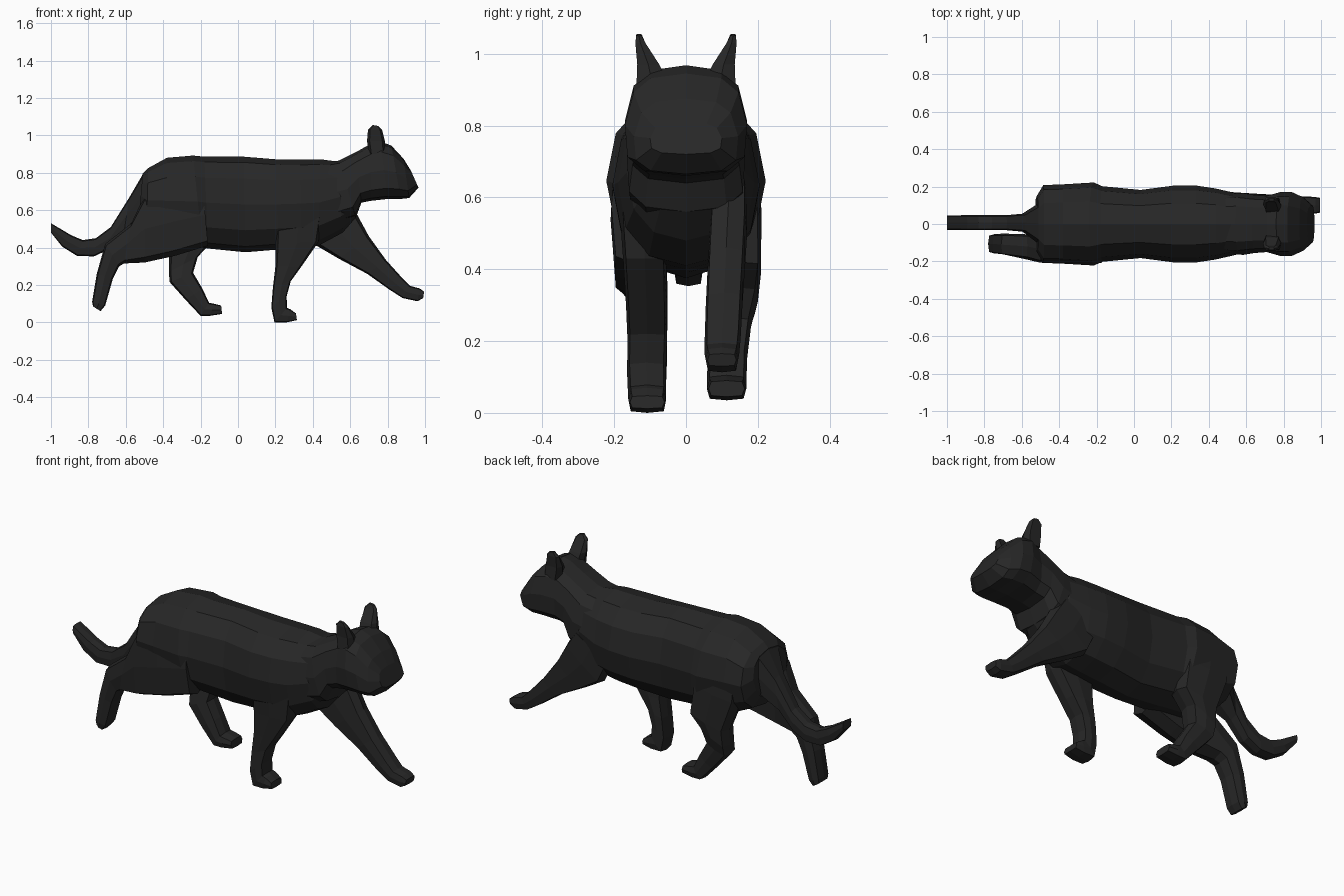
import bpy, bmesh
from math import sin, cos, pi, copysign

coat = bpy.data.materials.new("black_coat")
coat.diffuse_color = (0.02, 0.02, 0.02, 1)


def loft(name, sections, n=8, p=3.0, taper=0.0):
    """Skin rings; each is (x, z) of lower edge, (x, z) of upper edge, centre y, half width."""
    bm = bmesh.new()
    rings = []
    for x1, z1, x2, z2, y, hw in sections:
        ring = []
        for i in range(n):
            a = 2 * pi * i / n
            c, s = (copysign(abs(round(v, 6)) ** (2 / p), v) for v in (cos(a), sin(a)))
            t = (1 + c) / 2
            w = hw * s * (1 - taper * c)
            ring.append(bm.verts.new((x1 + (x2 - x1) * t, y + w, z1 + (z2 - z1) * t)))
        rings.append(ring)
    for a, b in zip(rings, rings[1:]):
        for i in range(n):
            j = (i + 1) % n
            bm.faces.new((a[i], a[j], b[j], b[i]))
    bm.faces.new(rings[0])
    bm.faces.new(rings[-1])
    bmesh.ops.recalc_face_normals(bm, faces=bm.faces)
    me = bpy.data.meshes.new(name)
    bm.to_mesh(me)
    bm.free()
    me.materials.append(coat)
    ob = bpy.data.objects.new(name, me)
    bpy.context.collection.objects.link(ob)
    return ob


# Torso, rump to chest
loft("torso", [
    (-.53, .56, -.51, .795, 0, .15), (-.49, .48, -.48, .825, 0, .208),
    (-.38, .42, -.38, .88, 0, .212), (-.19, .40, -.24, .892, 0, .222),
    (-.16, .395, -.18, .886, 0, .202), (.04, .375, .03, .886, 0, .182),
    (.22, .39, .20, .872, 0, .205), (.34, .40, .33, .870, 0, .205),
    (.43, .41, .44, .872, 0, .190), (.56, .48, .53, .860, 0, .165),
    (.63, .56, .57, .82, 0, .130)], n=12, p=2.25)

# Neck and head
loft("head", [
    (.50, .52, .48, .855, 0, .160), (.63, .56, .54, .865, 0, .165),
    (.66, .64, .63, .91, 0, .155), (.71, .65, .71, .955, 0, .150),
    (.80, .66, .76, .968, 0, .170), (.87, .66, .82, .945, 0, .170),
    (.915, .665, .885, .875, 0, .145), (.965, .72, .925, .81, 0, .10)], n=12, p=3.0, taper=.09)

# Ears
for side, label in ((1, "left"), (-1, "right")):
    loft("ear_" + label, [
        (.70, .90, .79, .90, side * .090, .052), (.69, .97, .785, .97, side * .105, .033),
        (.695, 1.03, .77, 1.03, side * .127, .015), (.72, 1.055, .75, 1.05, side * .131, .008)], n=6, p=4)

# Tail, flowing out of the rump
loft("tail", [
    (-.44, .56, -.44, .82, 0, .15), (-.535, .55, -.51, .79, .003, .10),
    (-.61, .48, -.58, .67, .007, .048), (-.69, .39, -.68, .51, .007, .040),
    (-.77, .353, -.76, .45, .007, .040), (-.86, .355, -.83, .44, .007, .040),
    (-.94, .405, -.89, .465, .007, .040), (-1.0, .48, -1.0, .53, .007, .038)], p=4.5)

# Right front leg, planted
loft("right_front_leg", [
    (.20, .60, .46, .62, -.12, .068), (.20, .42, .43, .43, -.115, .060),
    (.20, .30, .34, .30, -.11, .057), (.187, .19, .282, .22, -.108, .055),
    (.178, .08, .26, .14, -.11, .054), (.195, 0, .262, .078, -.108, .053),
    (.26, 0, .28, .07, -.108, .052), (.315, .012, .31, .048, -.108, .048)], p=5)

# Left front leg, reaching forward
loft("left_front_leg", [
    (.36, .54, .58, .66, .115, .055), (.42, .41, .635, .58, .118, .052),
    (.54, .34, .70, .46, .112, .052), (.69, .26, .79, .335, .106, .051),
    (.81, .175, .88, .235, .102, .05), (.88, .13, .92, .195, .1, .048),
    (.96, .113, .97, .182, .1, .045), (.99, .13, .995, .165, .1, .040)], p=5)

# Right hind thigh and leg, pushing off
loft("right_hind_leg", [
    (-.16, .41, -.19, .74, -.13, .078), (-.34, .355, -.36, .72, -.135, .075),
    (-.50, .32, -.50, .68, -.135, .072), (-.61, .315, -.57, .53, -.12, .066),
    (-.635, .30, -.71, .42, -.11, .058), (-.67, .23, -.755, .26, -.106, .054),
    (-.71, .09, -.78, .11, -.106, .052), (-.735, .06, -.775, .085, -.106, .048)], p=4)

# Left hind thigh and leg, swinging forward
loft("left_hind_leg", [
    (-.45, .68, -.20, .72, .13, .075), (-.44, .54, -.17, .58, .138, .072),
    (-.37, .36, -.15, .42, .145, .064), (-.37, .27, -.215, .35, .140, .060),
    (-.365, .215, -.24, .265, .125, .056), (-.28, .12, -.19, .18, .115, .055),
    (-.20, .035, -.155, .105, .113, .055), (-.15, .035, -.13, .10, .113, .055),
    (-.085, .045, -.09, .09, .113, .050)], p=4.5)
